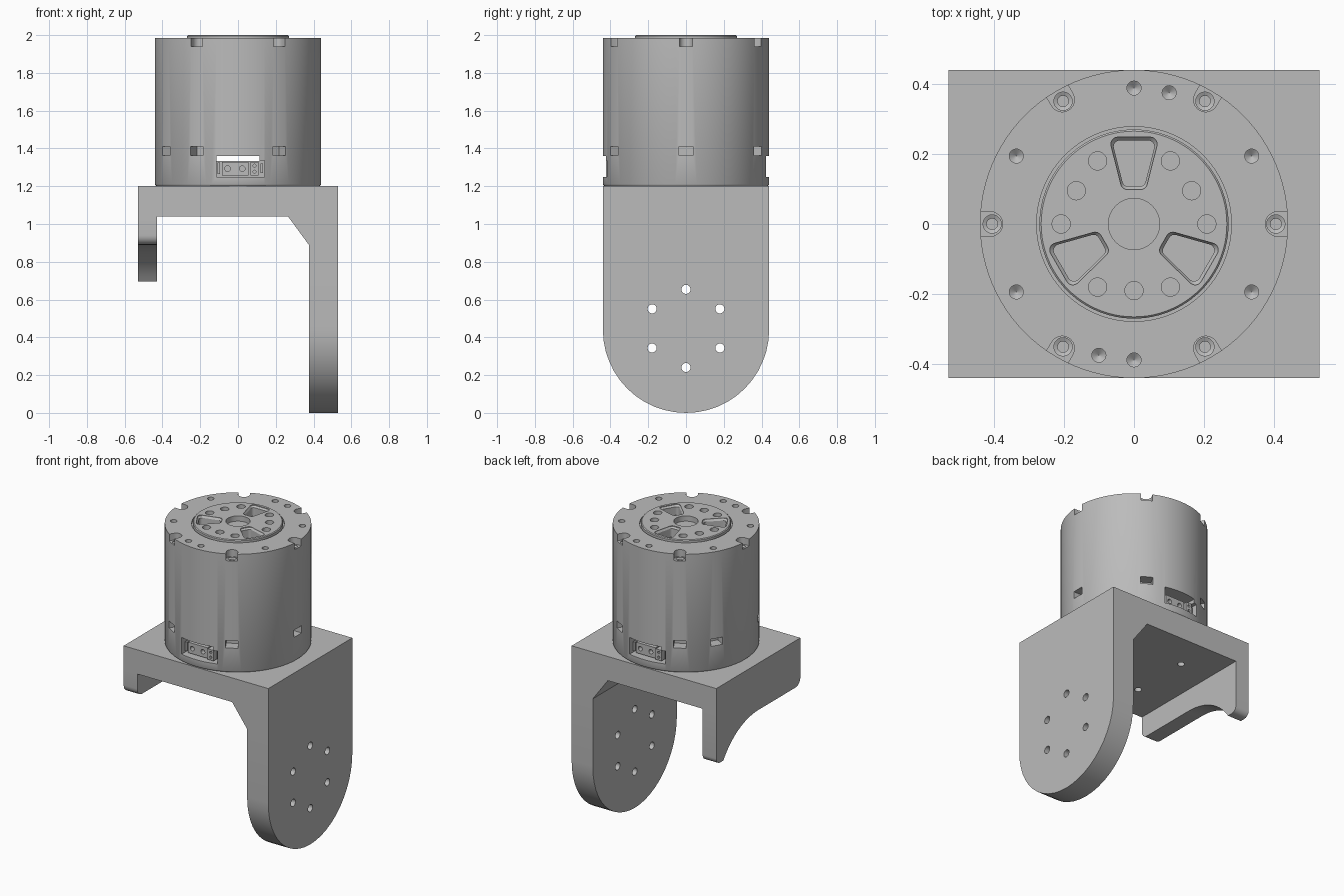
import bpy, bmesh
from math import radians, cos, sin, pi, atan2
from mathutils import Matrix

if "Cube" in bpy.data.objects:
    bpy.data.objects.remove(bpy.data.objects["Cube"])

GREY = (0.5, 0.5, 0.5, 1)
mat = bpy.data.materials.new("machined grey")
mat.use_nodes = True
mat.diffuse_color = GREY
mat.node_tree.nodes["Principled BSDF"].inputs["Base Color"].default_value = GREY

# Axis swaps: profiles drawn in (y, z) run along x; profiles in (x, z) run along y
ALONG_X = Matrix(((0, 0, 1, 0), (1, 0, 0, 0), (0, 1, 0, 0), (0, 0, 0, 1)))
ALONG_Y = Matrix(((1, 0, 0, 0), (0, 0, 1, 0), (0, 1, 0, 0), (0, 0, 0, 1)))


def turn(deg):
    return Matrix.Rotation(radians(deg), 4, "Z")


def arc(cx, cy, r, a0, a1, n):
    return [(cx + r * cos(radians(a0 + (a1 - a0) * i / n)),
             cy + r * sin(radians(a0 + (a1 - a0) * i / n))) for i in range(n + 1)]


def circle(cx, cy, r, n=24):
    return arc(cx, cy, r, 0, 360, n)[:-1]


def polar(r, deg):
    return r * cos(radians(deg)), r * sin(radians(deg))


def rect(x0, y0, x1, y1):
    return [(x0, y0), (x1, y0), (x1, y1), (x0, y1)]


def rounded(centres, r):
    """Outline around counter-clockwise corner centres."""
    pts = []
    for i, (x, y) in enumerate(centres):
        px, py = centres[i - 1]
        nx, ny = centres[(i + 1) % len(centres)]
        a0 = atan2(y - py, x - px) - pi / 2
        a1 = a0 + (atan2(ny - y, nx - x) - pi / 2 - a0) % (2 * pi)
        pts += arc(x, y, r, a0 * 180 / pi, a1 * 180 / pi, 6)
    return pts


def prism(bm, pts, levels, matrix=Matrix()):
    """Stack scaled copies of an outline; levels are (height, scale)."""
    mx = sum(p[0] for p in pts) / len(pts)
    my = sum(p[1] for p in pts) / len(pts)
    rings = [[bm.verts.new(matrix @ Matrix.Translation((mx + (x - mx) * s, my + (y - my) * s, z)).translation)
              for x, y in pts] for z, s in levels]
    n = len(pts)
    faces = [bm.faces.new(rings[0]), bm.faces.new(rings[-1])]
    for a, b in zip(rings, rings[1:]):
        for i in range(n):
            j = (i + 1) % n
            faces.append(bm.faces.new((a[i], a[j], b[j], b[i])))
    bmesh.ops.recalc_face_normals(bm, faces=faces)


def finish(bm, name):
    mesh = bpy.data.meshes.new(name)
    bm.to_mesh(mesh)
    bm.free()
    obj = bpy.data.objects.new(name, mesh)
    bpy.context.collection.objects.link(obj)
    mesh.materials.append(mat)
    return obj


def solid(name, *parts):
    bm = bmesh.new()
    for part in parts:
        prism(bm, *part)
    return finish(bm, name)


def combine(obj, tool, operation="DIFFERENCE"):
    mod = obj.modifiers.new("cut", "BOOLEAN")
    mod.operation, mod.solver, mod.object = operation, "EXACT", tool
    tool.hide_render = True
    graph = bpy.context.evaluated_depsgraph_get()
    mesh = bpy.data.meshes.new_from_object(obj.evaluated_get(graph))
    obj.modifiers.clear()
    obj.data = mesh
    bpy.data.objects.remove(tool)


def smooth(obj):
    bpy.ops.object.select_all(action="DESELECT")
    bpy.context.view_layer.objects.active = obj
    obj.select_set(True)
    bpy.ops.object.shade_smooth_by_angle(angle=radians(30))


def span(a, b):
    return [(a, 1), (b, 1)]


# Bracket: bridge plate with gusset, long rounded leg, short relieved leg
bridge = [(-.53, 1.2), (-.53, 1.04), (.265, 1.04), (.375, .89), (.53, .89), (.53, 1.2)]
bracket = solid("bracket", (bridge, span(-.44, .44), ALONG_Y))

long_leg = arc(0, .44, .44, 180, 360, 24) + [(.44, 1.2), (-.44, 1.2)]
combine(bracket, solid("long_leg", (long_leg, span(.375, .53), ALONG_X)), "UNION")

short_leg = ([(-.44, 1.2), (.44, 1.2)] + arc(.4, .735, .04, 0, -90, 6)
             + arc(0, .45, .44, 33.8, 90, 14) + arc(-.39, .94, .05, 270, 180, 6))
combine(bracket, solid("short_leg", (short_leg, span(-.53, -.43), ALONG_X)), "UNION")

# Bolt holes through the long leg and the bridge
holes = []
for k in range(6):
    y, z = polar(.207, 30 + 60 * k)
    holes.append((circle(y, z + .447, .024), span(.3, .6), ALONG_X))
for x in (-.2, .2):
    for y in (-.2, .2):
        holes.append((circle(x, y, .022), span(.95, 1.25)))
combine(bracket, solid("bolt_holes", *holes))
smooth(bracket)

# Motor housing: turned profile with a ring groove around the output flange
profile = [(0, 1.2), (.432, 1.2), (.438, 1.206), (.44, 1.21), (.44, 1.985), (.278, 1.985),
           (.278, 1.97), (.27, 1.97), (.27, 1.995), (.265, 2), (0, 2)]
bm = bmesh.new()
verts = [bm.verts.new((r, 0, z)) for r, z in profile]
edges = [bm.edges.new(pair) for pair in zip(verts, verts[1:])]
bmesh.ops.spin(bm, geom=verts + edges, cent=(0, 0, 0), axis=(0, 0, 1), angle=2 * pi, steps=96)
bmesh.ops.remove_doubles(bm, verts=bm.verts, dist=1e-5)
bmesh.ops.recalc_face_normals(bm, faces=bm.faces)
housing = finish(bm, "motor_housing")

# Flange: centre bore, three pockets, ring of holes
cuts = [(circle(0, 0, .073, 48), span(1.965, 2.05))]
pocket = rounded([(.018, .118), (.046, .228), (-.046, .228), (-.018, .118)], .02)
for k in range(3):
    cuts.append((pocket, [(2.05, 1), (1.995, 1), (1.985, .88), (1.93, .88)], turn(120 * k)))
for deg in (0, 30, 60, 120, 150, 180, 240, 270, 300):
    cuts.append((circle(*polar(.19 if deg % 60 else .208, deg), .026), span(1.96, 2.05)))

# Rim: drilled holes, open screw notches, side windows
for deg in (30, 75, 90, 150, 210, 255, 270, 330):
    cuts.append((circle(*polar(.388, deg), .02), [(2.05, 1), (1.965, 1), (1.95, .02)]))
notch = [(.5, -.035), (.5, .035)] + arc(.41, 0, .035, 90, 270, 12)
for k in range(6):
    cuts.append((notch, span(1.94, 2.05), turn(60 * k)))
for deg in (0, 60, 120, 150, 210, 240, 300):
    cuts.append((rect(.37, -.038, .5, .038), span(1.362, 1.41), turn(deg)))

# Connector recess, front and back
for deg in (0, 180):
    cuts.append((rect(-.115, -.5, .14, -.36), span(1.25, 1.335), turn(deg)))
combine(housing, solid("housing_cuts", *cuts))

# Second pass: screw seats inside the notches and the slot above the connectors
seats = [(circle(*polar(.405, 60 * k), .026),
          [(1.96, 1), (1.935, 1), (1.93, .6), (1.9, .6)]) for k in range(6)]
seats.append((rect(-.115, -.5, .115, .5), span(1.333, 1.36)))
combine(housing, solid("seat_cuts", *seats))
smooth(housing)

# Connector sockets inside each recess
for name, deg in (("front_connector", 0), ("back_connector", 180)):
    body = rect(-.085, 1.258, .055, 1.328)
    connector = solid(name,
                      (body, span(-.4, -.35), turn(deg) @ ALONG_Y),
                      (rect(.065, 1.258, .108, 1.328), span(-.41, -.35), turn(deg) @ ALONG_Y),
                      (rect(.12, 1.27, .132, 1.32), span(-.39, -.35), turn(deg) @ ALONG_Y),
                      (rect(-.108, 1.265, -.095, 1.325), span(-.4, -.35), turn(deg) @ ALONG_Y))
    pins = [(circle(x, 1.293, .015, 16), span(-.45, -.37), turn(deg) @ ALONG_Y) for x in (-.055, .022)]
    pins += [(circle(.087, z, .008, 12), span(-.45, -.38), turn(deg) @ ALONG_Y) for z in (1.277, 1.309)]
    combine(connector, solid("socket_holes", *pins))
    smooth(connector)
